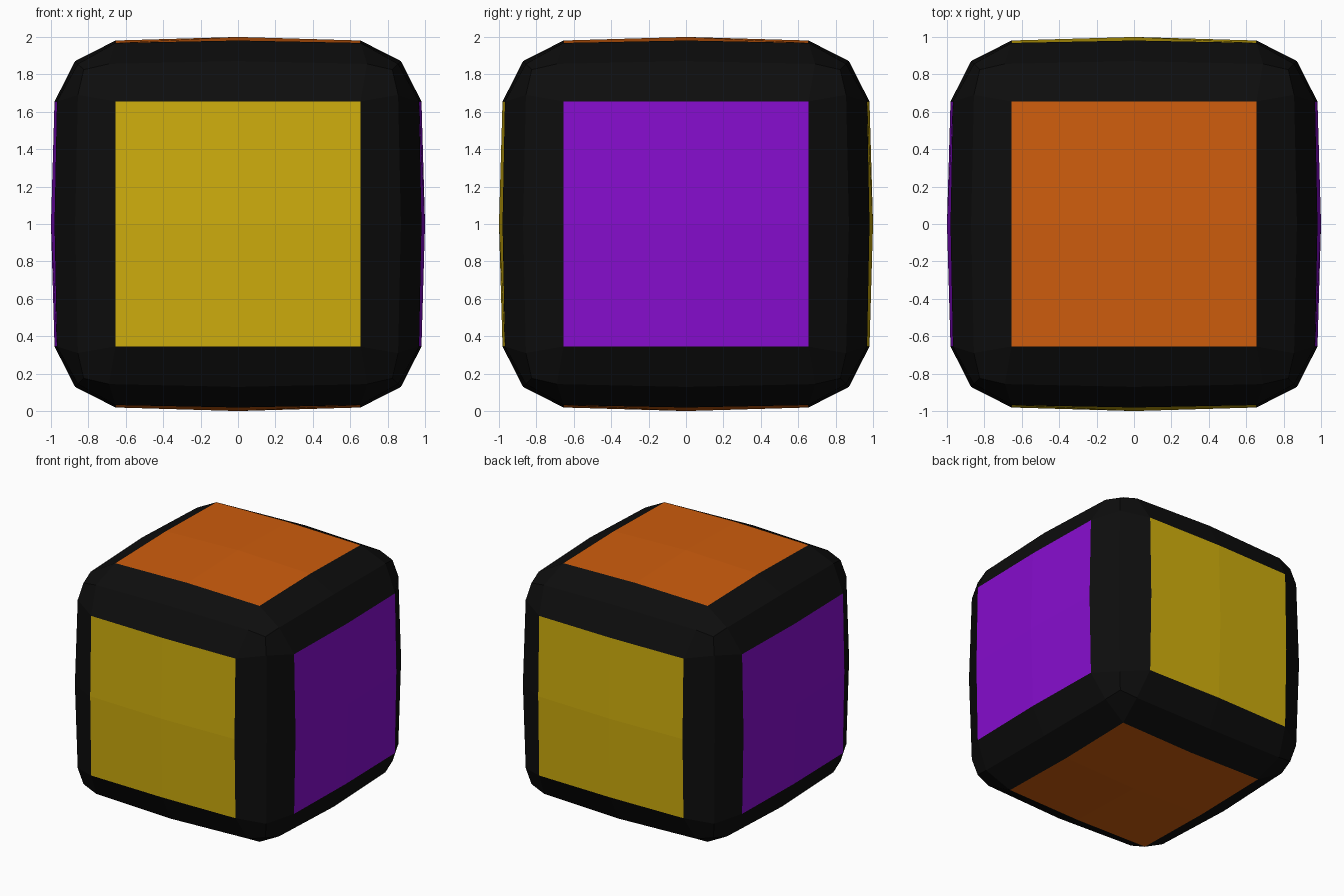
import bpy, bmesh

if "Cube" in bpy.data.objects:
    bpy.data.objects.remove(bpy.data.objects["Cube"])


def material(name, rgb):
    m = bpy.data.materials.new(name)
    m.diffuse_color = (*rgb, 1.0)
    m.use_nodes = True
    m.node_tree.nodes["Principled BSDF"].inputs["Base Color"].default_value = m.diffuse_color
    return m


black = material("black body", (0.004, 0.004, 0.004))
purple = material("purple panel", (0.24, 0.004, 0.62))
yellow = material("yellow panel", (0.62, 0.42, 0.004))
orange = material("orange panel", (0.62, 0.11, 0.004))

# Softened position for each kind of grid point (largest, middle, smallest axis)
SOFT = {
    (2, 0, 0): (1.0, 0.0, 0.0),        # panel centre
    (2, 1, 0): (0.981, 0.655, 0.0),    # panel edge middle
    (2, 1, 1): (0.968, 0.655, 0.655),  # panel corner
    (2, 2, 0): (0.871, 0.871, 0.0),    # cube edge middle
    (2, 2, 1): (0.856, 0.856, 0.69),   # cube edge end
    (2, 2, 2): (0.825, 0.825, 0.825),  # cube corner
}

# Cube body with a 4 x 4 grid on every side
bm = bmesh.new()
bmesh.ops.create_cube(bm, size=2)
bmesh.ops.subdivide_edges(bm, edges=bm.edges[:], cuts=3, use_grid_fill=True)

# Panels: the inner 2 x 2 faces of each side, coloured by axis
for f in bm.faces:
    c = f.calc_center_median()
    axis = max(range(3), key=lambda i: abs(c[i]))
    inner = all(abs(c[i]) < 0.5 for i in range(3) if i != axis)
    f.material_index = axis + 1 if inner else 0
    f.smooth = False

# Round the cube
for v in bm.verts:
    grid = [round(a * 2) for a in v.co]
    order = sorted(range(3), key=lambda i: -abs(grid[i]))
    soft = SOFT[tuple(abs(grid[i]) for i in order)]
    for i, s in zip(order, soft):
        v.co[i] = s if grid[i] >= 0 else -s
    v.co.z += 1.0

mesh = bpy.data.meshes.new("cube_body")
bm.to_mesh(mesh)
bm.free()
for m in (black, purple, yellow, orange):
    mesh.materials.append(m)
bpy.context.collection.objects.link(bpy.data.objects.new("cube_body", mesh))
